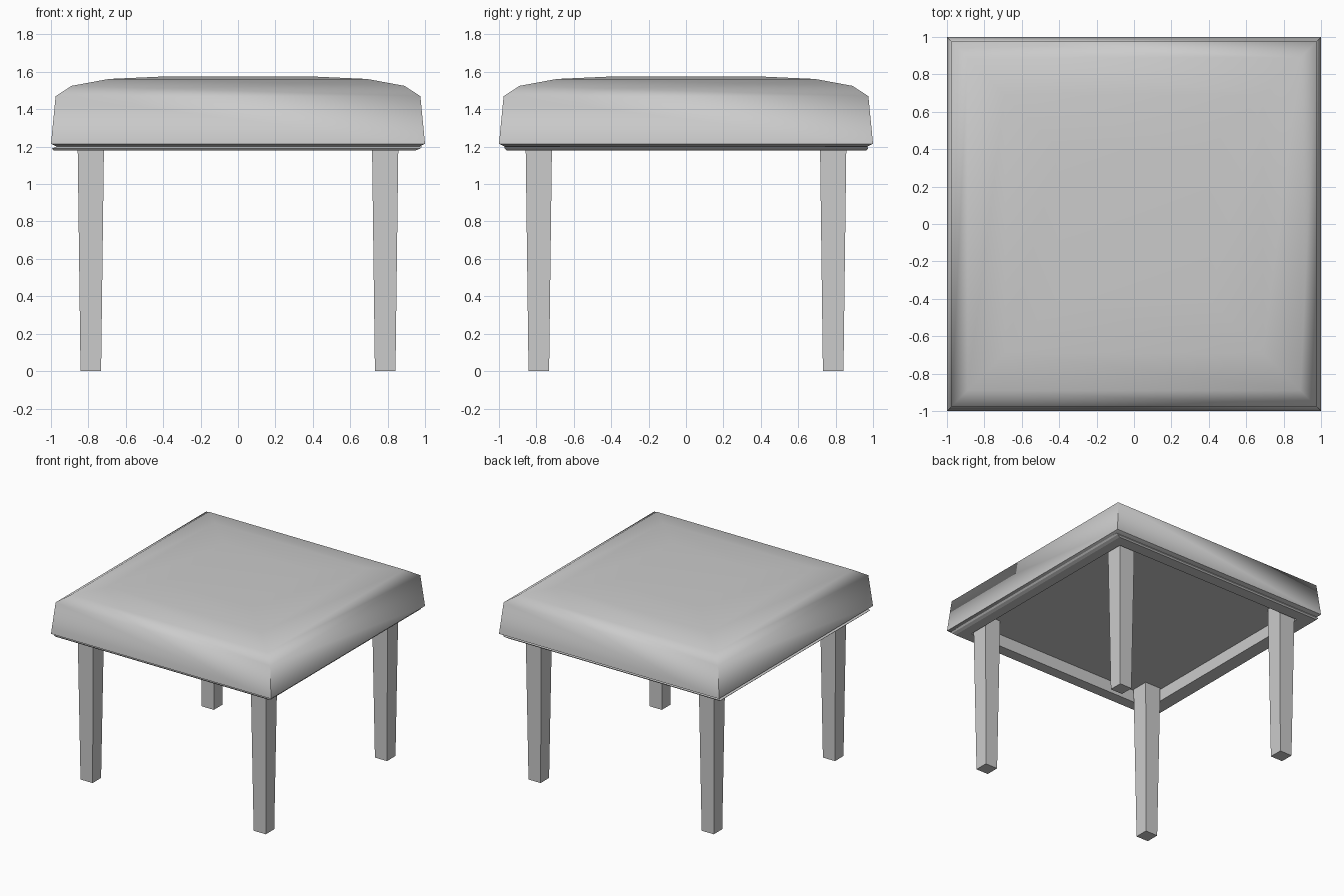
import bpy
import bmesh
import math

default = bpy.data.objects.get("Cube")
if default:
    bpy.data.objects.remove(default, do_unlink=True)

# Single plain colour
grey = bpy.data.materials.new("plain_grey")
grey.use_nodes = True
colour = (0.6, 0.6, 0.6, 1)
grey.diffuse_color = colour
grey.node_tree.nodes["Principled BSDF"].inputs["Base Color"].default_value = colour


def square(half, z, cx=0, cy=0):
    """Square section given as x min, x max, y min, y max, height."""
    return (cx - half, cx + half, cy - half, cy + half, z)


def loft(name, sections, cap_start=True, cap_end=True, smooth_angle=None):
    """Join rectangular sections, listed from the top down, into a shell."""
    bm = bmesh.new()
    rings = []
    for x0, x1, y0, y1, z in sections:
        corners = ((x0, y0), (x1, y0), (x1, y1), (x0, y1))
        rings.append([bm.verts.new((x, y, z)) for x, y in corners])
    for upper, lower in zip(rings, rings[1:]):
        for i in range(4):
            j = (i + 1) % 4
            bm.faces.new((upper[i], lower[i], lower[j], upper[j]))
    if cap_start:
        bm.faces.new(rings[0])
    if cap_end:
        bm.faces.new(rings[-1][::-1])
    mesh = bpy.data.meshes.new(name)
    bm.to_mesh(mesh)
    bm.free()
    mesh.materials.append(grey)
    obj = bpy.data.objects.new(name, mesh)
    bpy.context.collection.objects.link(obj)
    if smooth_angle:
        bpy.ops.object.select_all(action='DESELECT')
        bpy.context.view_layer.objects.active = obj
        obj.select_set(True)
        bpy.ops.object.shade_smooth_by_angle(angle=math.radians(smooth_angle))
    return obj


# Padded cushion: domed top, slightly flared sides, open underside
cushion_profile = [(0.40, 1.575), (0.69, 1.562), (0.89, 1.525),
                   (0.975, 1.47), (1.0, 1.215), (0.97, 1.2), (0.9, 1.2)]
loft("cushion", [square(h, z) for h, z in cushion_profile],
     cap_end=False, smooth_angle=60)

# Thin base frame with a lip on one side and a recessed panel beneath
loft("base_frame", [
    square(0.9, 1.2),
    (-0.97, 0.985, -0.97, 0.97, 1.2),
    (-0.995, 0.975, -0.97, 0.975, 1.19),
    (-0.985, 0.95, -0.96, 0.965, 1.18),
    square(0.87, 1.18),
    square(0.87, 1.28),
], cap_start=False)

# Four tapered square legs
for side, sx in (("right", -1), ("left", 1)):
    for end, sy in (("front", -1), ("back", 1)):
        cx, cy = 0.787 * sx, 0.787 * sy
        loft(f"{end}_{side}_leg", [
            square(0.071, 1.28, cx, cy),
            square(0.070, 1.18, cx, cy),
            square(0.055, 0, cx, cy),
        ])
